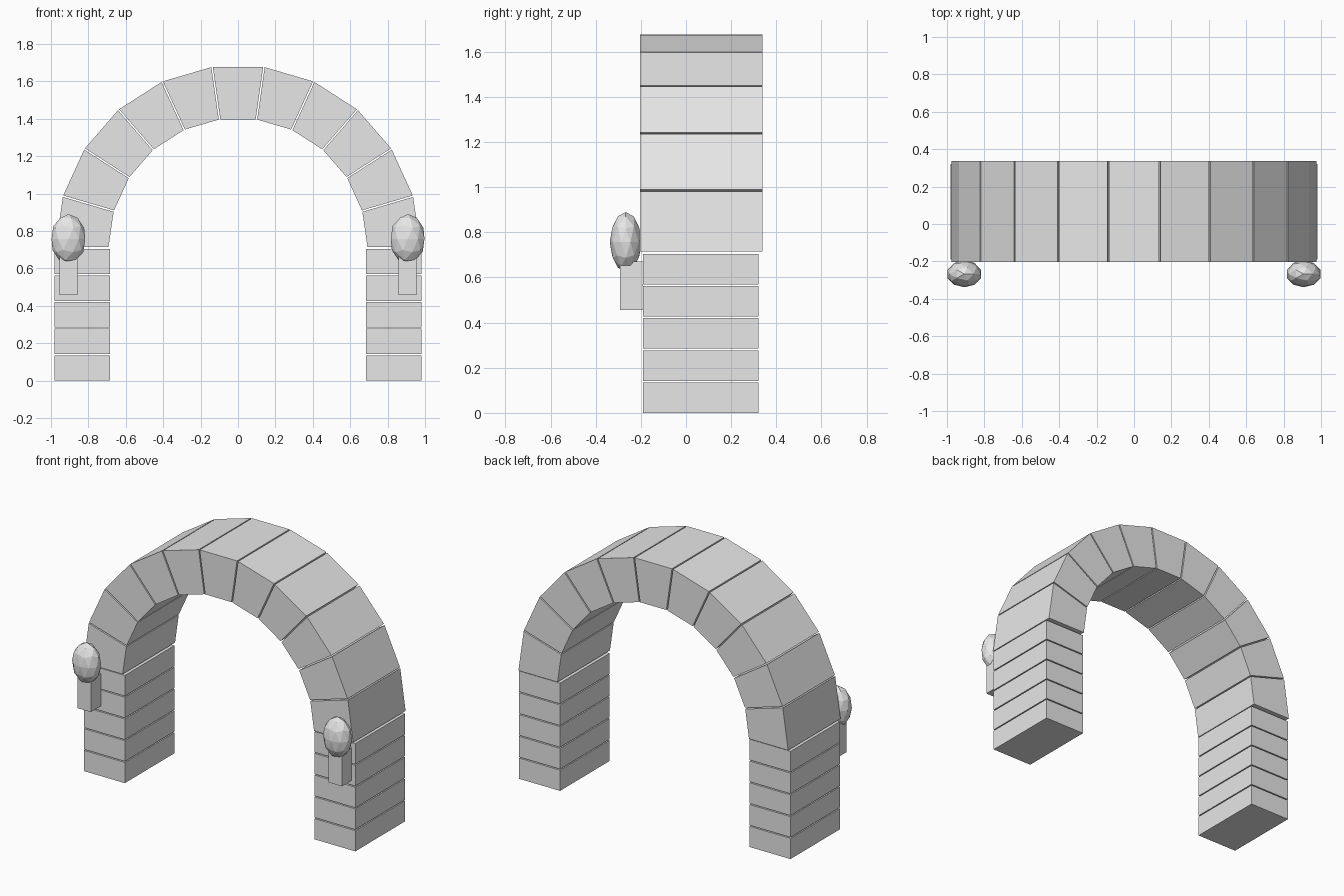
import bpy, bmesh
from math import pi, cos, sin
from mathutils import Matrix, Vector

cube = bpy.data.objects.get("Cube")
if cube:
    bpy.data.objects.remove(cube, do_unlink=True)

GREY = (0.8, 0.8, 0.8, 1)
stone = bpy.data.materials.new("pale grey stone")
stone.use_nodes = True
stone.diffuse_color = GREY
stone.node_tree.nodes["Principled BSDF"].inputs["Base Color"].default_value = GREY

SPRING = 0.711   # height where the arch starts
GAP = 0.004      # half the joint between arch stones


def finish(name, bm):
    bmesh.ops.recalc_face_normals(bm, faces=bm.faces)
    mesh = bpy.data.meshes.new(name)
    bm.to_mesh(mesh)
    bm.free()
    mesh.materials.append(stone)
    obj = bpy.data.objects.new(name, mesh)
    bpy.context.collection.objects.link(obj)
    return obj


def box(name, low, high):
    low, high = Vector(low), Vector(high)
    bm = bmesh.new()
    bmesh.ops.create_cube(bm, size=1)
    bmesh.ops.scale(bm, vec=high - low, verts=bm.verts)
    bmesh.ops.translate(bm, vec=(low + high) / 2, verts=bm.verts)
    return finish(name, bm)


def arch_stone(name, start, end, inner, outer, front, back):
    """Wedge between two angles, trimmed back on each side for the joint."""
    profile = []
    for angle, side, radii in ((start, GAP, (inner, outer)), (end, -GAP, (outer, inner))):
        for r in radii:
            profile.append((r * cos(angle) - side * sin(angle),
                            SPRING + r * sin(angle) + side * cos(angle)))
    bm = bmesh.new()
    face = bm.faces.new([bm.verts.new((x, front, z)) for x, z in profile])
    out = bmesh.ops.extrude_face_region(bm, geom=[face])
    moved = [v for v in out["geom"] if isinstance(v, bmesh.types.BMVert)]
    bmesh.ops.translate(bm, vec=(0, back - front, 0), verts=moved)
    return finish(name, bm)


# Arch of eleven wedge stones
COUNT = 11
for i in range(COUNT):
    arch_stone(f"arch_stone_{i + 1}", pi * i / COUNT, pi * (i + 1) / COUNT,
               0.692, 0.975, -0.203, 0.338)

for side, label in ((1, "left"), (-1, "right")):
    # Pillar of five stacked blocks
    for i in range(5):
        step = SPRING / 5
        a, b = sorted((side * 0.685, side * 0.981))
        box(f"{label}_pillar_block_{i + 1}", (a, -0.19, i * step),
            (b, 0.322, (i + 1) * step - 0.007))

    # Bracket and faceted lamp on the front
    mid = side * 0.907
    box(f"{label}_lamp_bracket", (mid - 0.048, -0.292, 0.457), (mid + 0.048, -0.19, 0.67))
    bm = bmesh.new()
    bmesh.ops.create_icosphere(bm, subdivisions=2, radius=1)
    bmesh.ops.transform(bm, matrix=Matrix.Diagonal((0.0945, 0.071, 0.133, 1)), verts=bm.verts)
    bmesh.ops.translate(bm, vec=(mid, -0.267, 0.757), verts=bm.verts)
    finish(f"{label}_lamp", bm)
